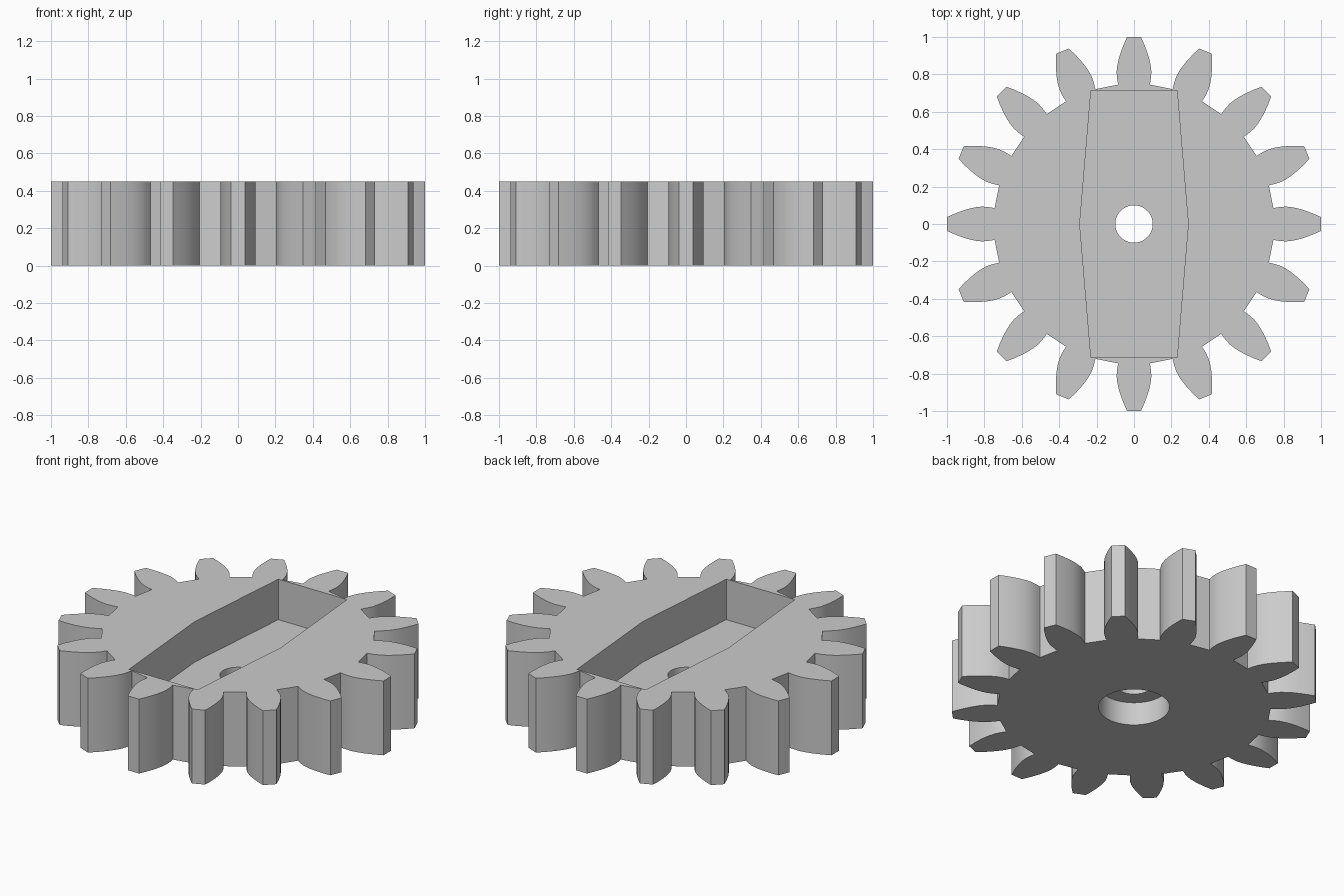
import bpy, bmesh, math

if "Cube" in bpy.data.objects:
    bpy.data.objects.remove(bpy.data.objects["Cube"], do_unlink=True)

TEETH = 16
HEIGHT = 0.45
FLOOR = 0.205      # pocket floor
BORE_TOP = 0.14    # counterbore roof

grey = bpy.data.materials.new("plain grey")
grey.use_nodes = True
grey.diffuse_color = (0.6, 0.6, 0.6, 1)
grey.node_tree.nodes["Principled BSDF"].inputs["Base Color"].default_value = (0.6, 0.6, 0.6, 1)


def prism(name, outline, z0, z1):
    """Extrude a closed outline from z0 to z1."""
    bm = bmesh.new()
    base = bm.faces.new([bm.verts.new((x, y, z0)) for x, y in outline])
    top = bmesh.ops.extrude_face_region(bm, geom=[base])["geom"]
    verts = [v for v in top if isinstance(v, bmesh.types.BMVert)]
    bmesh.ops.translate(bm, verts=verts, vec=(0, 0, z1 - z0))
    bmesh.ops.recalc_face_normals(bm, faces=bm.faces)
    mesh = bpy.data.meshes.new(name)
    bm.to_mesh(mesh)
    bm.free()
    mesh.materials.append(grey)
    obj = bpy.data.objects.new(name, mesh)
    bpy.context.collection.objects.link(obj)
    return obj


def circle(radius, sides=64):
    return [(radius * math.cos(math.tau * i / sides),
             radius * math.sin(math.tau * i / sides)) for i in range(sides)]


# Gear outline: one mirrored tooth flank (distance out, half width) repeated
flank = [(0.745, 0.085), (0.78, 0.091), (0.815, 0.093), (0.85, 0.089),
         (0.885, 0.081), (0.92, 0.070), (0.96, 0.055), (1.0, 0.037)]
tooth = [(r, -w) for r, w in flank] + [(r, w) for r, w in reversed(flank)]
outline = []
for i in range(TEETH):
    c, s = math.cos(math.tau * i / TEETH), math.sin(math.tau * i / TEETH)
    outline += [(r * c - w * s, r * s + w * c) for r, w in tooth]
gear = prism("gear_wheel", outline, 0, HEIGHT)

# Six-sided pocket, shaft hole and wider bore underneath
pocket = [(0.23, -0.714), (0.29, 0), (0.23, 0.714),
          (-0.23, 0.714), (-0.29, 0), (-0.23, -0.714)]
cutters = [prism("pocket_cutter", pocket, FLOOR, HEIGHT + 0.1),
           prism("bore_cutter", circle(0.195), -0.1, BORE_TOP),
           prism("shaft_cutter", circle(0.1), BORE_TOP - 0.05, FLOOR + 0.05)]

bpy.context.view_layer.objects.active = gear
for cutter in cutters:
    cutter.hide_render = True
    mod = gear.modifiers.new(cutter.name, "BOOLEAN")
    mod.operation = "DIFFERENCE"
    mod.solver = "EXACT"
    mod.object = cutter
    bpy.ops.object.modifier_apply(modifier=mod.name)
    bpy.data.objects.remove(cutter, do_unlink=True)

# Smooth flanks and bores with crisp rims
bpy.ops.object.select_all(action="DESELECT")
gear.select_set(True)
bpy.ops.object.shade_smooth_by_angle(angle=math.radians(25))
